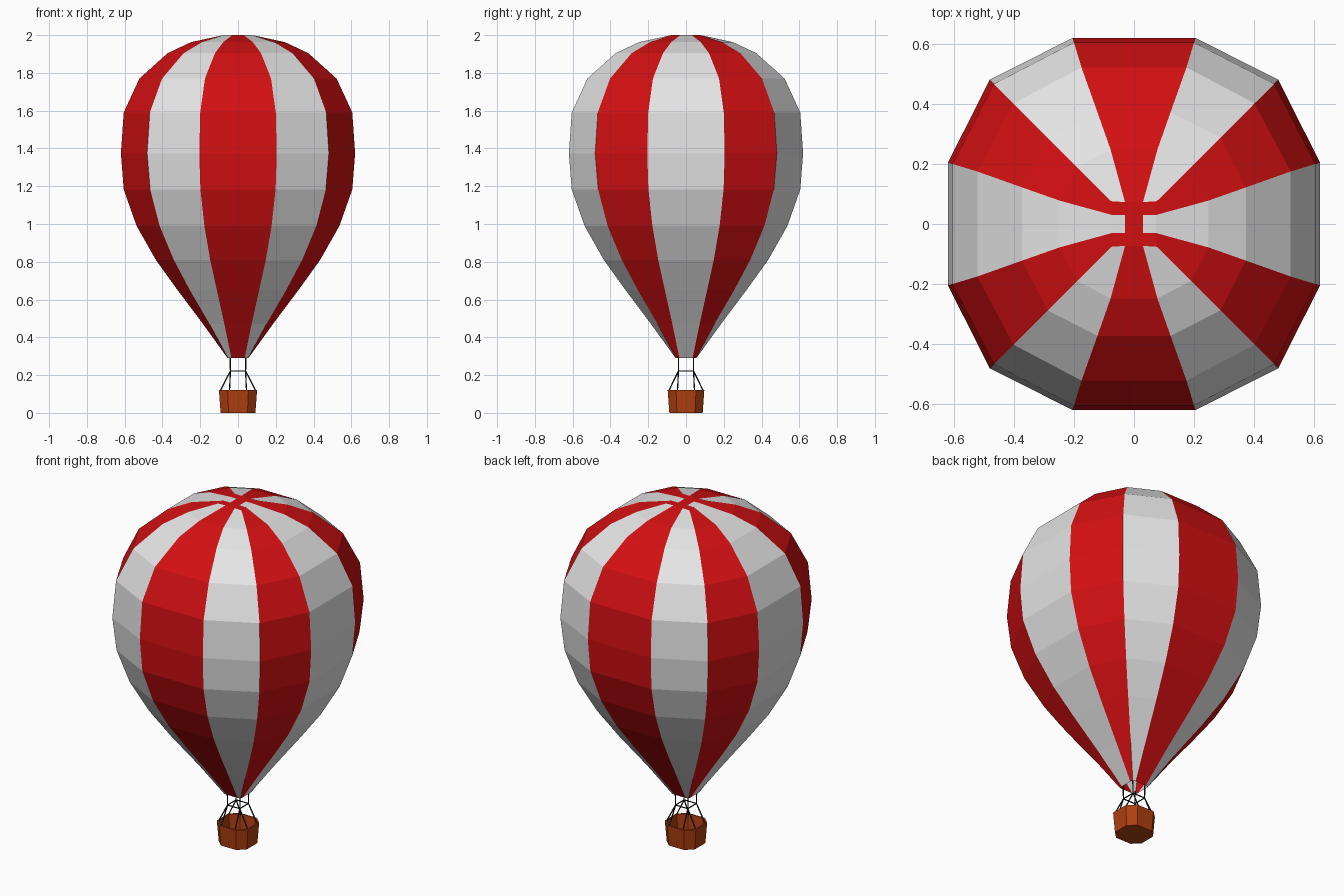
import bpy, bmesh, math
from mathutils import Vector

if "Cube" in bpy.data.objects:
    bpy.data.objects.remove(bpy.data.objects["Cube"])


def material(name, rgb):
    m = bpy.data.materials.new(name)
    m.diffuse_color = (*rgb, 1)
    m.use_nodes = True
    m.node_tree.nodes["Principled BSDF"].inputs["Base Color"].default_value = m.diffuse_color
    return m


RED = material("red fabric", (0.65, 0.005, 0.006))
WHITE = material("white fabric", (0.78, 0.78, 0.78))
WICKER = material("brown wicker", (0.43, 0.05, 0.005))
ROPE = material("dark rope", (0.015, 0.015, 0.018))


def make_object(name, bm, mats):
    bmesh.ops.recalc_face_normals(bm, faces=bm.faces)
    me = bpy.data.meshes.new(name)
    bm.to_mesh(me)
    bm.free()
    for m in mats:
        me.materials.append(m)
    ob = bpy.data.objects.new(name, me)
    bpy.context.collection.objects.link(ob)
    return ob


# Envelope: 12 gores, each ring given by height, reach, gore half width, diagonal
RINGS = [(0.29, 0.055, 0.035, 0.053), (0.47, 0.185, 0.072, 0.15),
         (0.65, 0.32, 0.112, 0.255), (0.81, 0.435, 0.147, 0.34),
         (0.99, 0.537, 0.178, 0.415), (1.183, 0.605, 0.199, 0.465),
         (1.374, 0.62, 0.205, 0.481), (1.59, 0.605, 0.20, 0.467),
         (1.77, 0.522, 0.175, 0.402), (1.904, 0.373, 0.122, 0.288),
         (1.963, 0.248, 0.078, 0.19), (2.0, 0.073, 0.03, 0.076)]


def ring_points(z, r, w, d):
    pts = []
    for q in range(4):
        c, s = round(math.cos(q * math.pi / 2)), round(math.sin(q * math.pi / 2))
        for x, y in ((r, -w), (r, w), (d, d)):
            pts.append((x * c - y * s, x * s + y * c, z))
    return pts


bm = bmesh.new()
rings = [[bm.verts.new(p) for p in ring_points(*r)] for r in RINGS]
for lo, hi in zip(rings, rings[1:]):
    for i in range(12):
        j = (i + 1) % 12
        f = bm.faces.new((lo[i], lo[j], hi[j], hi[i]))
        # side gores white, front and back red, alternating between
        f.material_index = 1 if i % 2 == 0 else 0

# Crown cap: cross of panels, only the left and right ones white
top = rings[-1]
w = RINGS[-1][2]
inner = [bm.verts.new((x * w, y * w, 2.0)) for x, y in ((1, -1), (1, 1), (-1, 1), (-1, -1))]
bm.faces.new(inner)
for q in range(4):
    a, b = inner[q], inner[(q + 1) % 4]
    t = [top[(3 * q + k) % 12] for k in range(4)]
    f = bm.faces.new((a, t[0], t[1], b))
    f.material_index = 1 if q % 2 == 0 else 0
    bm.faces.new((b, t[1], t[2], t[3]))
make_object("envelope", bm, [RED, WHITE])


# Basket: open eight-sided tub with thin walls
def octagon(bm, half, h, z):
    pts = [(half, -h), (half, h), (h, half), (-h, half),
           (-half, h), (-half, -h), (-h, -half), (h, -half)]
    return [bm.verts.new((x, y * 0.96, z)) for x, y in pts]


bm = bmesh.new()
loops = [octagon(bm, 0.092, 0.05, 0), octagon(bm, 0.101, 0.055, 0.12),
         octagon(bm, 0.093, 0.05, 0.12), octagon(bm, 0.084, 0.045, 0.01)]
for lo, hi in zip(loops, loops[1:]):
    for i in range(8):
        j = (i + 1) % 8
        bm.faces.new((lo[i], lo[j], hi[j], hi[i]))
bm.faces.new(loops[0])
bm.faces.new(loops[-1])
make_object("basket", bm, [WICKER])


# Ropes: thin rods
def rod(bm, a, b, r=0.0035):
    a, b = Vector(a), Vector(b)
    d = b - a
    mat = d.to_track_quat('Z', 'Y').to_matrix().to_4x4()
    mat.translation = (a + b) / 2
    bmesh.ops.create_cone(bm, cap_ends=True, segments=6, radius1=r, radius2=r,
                          depth=d.length, matrix=mat)


bm = bmesh.new()
k, zk = 0.04, 0.222
for sx in (-1, 1):
    for sy in (-1, 1):
        knot = (sx * k, sy * k, zk)
        rod(bm, knot, (sx * 0.042, sy * 0.04, 0.30))
        rod(bm, knot, (sx * 0.095, sy * 0.045, 0.115))
        rod(bm, knot, (sx * 0.045, sy * 0.092, 0.115))
    # square spreader frame
    rod(bm, (sx * k, -k, zk), (sx * k, k, zk))
    rod(bm, (-k, sx * k, zk), (k, sx * k, zk))
make_object("ropes", bm, [ROPE])
